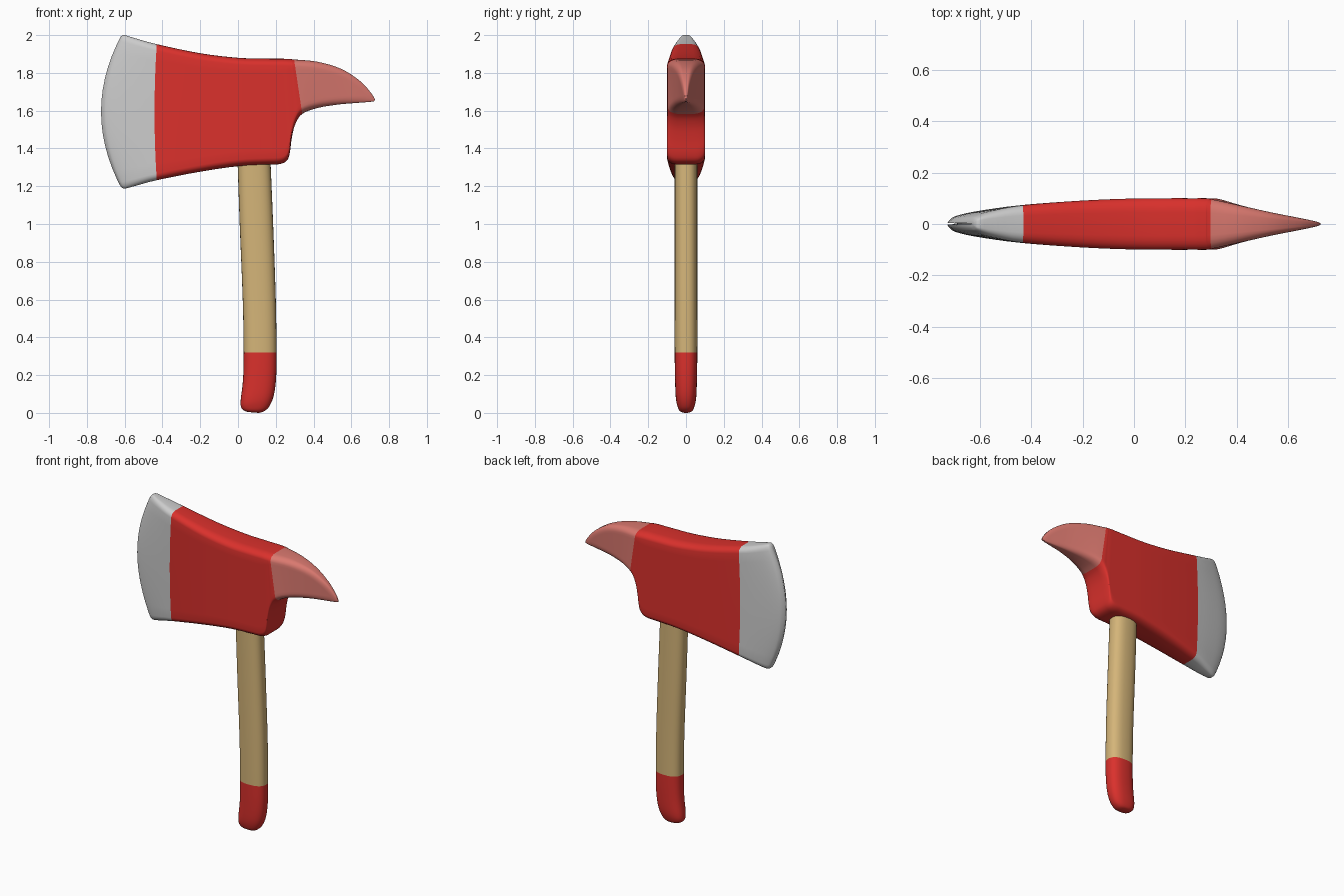
import bpy
from math import cos, sin, pi

if "Cube" in bpy.data.objects:
    bpy.data.objects.remove(bpy.data.objects["Cube"])


def material(name, rgb):
    m = bpy.data.materials.new(name)
    m.diffuse_color = (*rgb, 1)
    m.use_nodes = True
    m.node_tree.nodes["Principled BSDF"].inputs["Base Color"].default_value = m.diffuse_color
    return m


def smooth_rows(rows, steps=4):
    """Catmull-Rom interpolation through station rows; original i sits at i*steps."""
    out = []
    for i in range(len(rows) - 1):
        a, b, c, d = (rows[max(i - 1, 0)], rows[i], rows[i + 1],
                      rows[min(i + 2, len(rows) - 1)])
        for k in range(steps):
            t = k / steps
            out.append([0.5 * (2 * q + (r - p) * t + (2 * p - 5 * q + 4 * r - s) * t * t
                               + (3 * q - p - 3 * r + s) * t ** 3)
                        for p, q, r, s in zip(a, b, c, d)])
    return out + [list(rows[-1])]


def head_ring(row):
    """Elliptically rounded rectangle between a top and a bottom outline point."""
    xt, zt, xb, zb, bow, t = row
    h = ((xt - xb) ** 2 + (zt - zb) ** 2) ** 0.5
    rv, ry = min(0.035 / h, 0.45), 0.55
    arc = [i * pi / 10 for i in range(6)]
    side = [(1 - ry + ry * sin(a), rv - rv * cos(a)) for a in arc]
    side += [(1, rv + (1 - 2 * rv) * i / 12) for i in range(1, 12)]
    side += [(1 - ry + ry * cos(a), 1 - rv + rv * sin(a)) for a in arc]
    loop = side + [(-y, v) for y, v in reversed(side)]
    return [(xb + (xt - xb) * v - bow * (1 - (2 * v - 1) ** 2),
             y * max(t, 0.002), zb + (zt - zb) * v) for y, v in loop]


def handle_ring(row, n=32):
    """Superellipse across the handle."""
    z0, z1, x0, x1, hy = row

    def se(c):
        return (1 if c >= 0 else -1) * abs(c) ** 0.8
    pts = []
    for i in range(n):
        a = 2 * pi * i / n
        u = se(cos(a))
        pts.append(((x0 + x1) / 2 + u * (x1 - x0) / 2, hy * se(sin(a)),
                    z0 + (z1 - z0) * (u + 1) / 2))
    return pts


def loft(name, rings, mat=None, cap_start=False, cap_end=False):
    n = len(rings[0])
    verts = [p for r in rings for p in r]
    faces = [(i * n + j, i * n + (j + 1) % n, (i + 1) * n + (j + 1) % n, (i + 1) * n + j)
             for i in range(len(rings) - 1) for j in range(n)]
    if cap_start:
        faces.append(tuple(reversed(range(n))))
    if cap_end:
        faces.append(tuple(range(len(verts) - n, len(verts))))
    me = bpy.data.meshes.new(name)
    me.from_pydata(verts, [], faces)
    me.update()
    ob = bpy.data.objects.new(name, me)
    bpy.context.collection.objects.link(ob)
    if mat:
        me.materials.append(mat)
    bpy.ops.object.select_all(action='DESELECT')
    ob.select_set(True)
    bpy.context.view_layer.objects.active = ob
    bpy.ops.object.mode_set(mode='EDIT')
    bpy.ops.mesh.select_all(action='SELECT')
    bpy.ops.mesh.normals_make_consistent(inside=False)
    bpy.ops.object.mode_set(mode='OBJECT')
    bpy.ops.object.shade_smooth_by_angle(angle=1.0)
    return ob


red = material("red_paint", (0.7, 0.03, 0.025))
pale = material("pale_red", (0.7, 0.19, 0.16))
wood = material("wood", (0.66, 0.46, 0.19))

# Head stations: top x, top z, bottom x, bottom z, edge bow, half thickness
head = [
    (-0.625, 1.985, -0.625, 1.205, 0.100, 0.003),
    (-0.617, 1.995, -0.617, 1.195, 0.098, 0.017),
    (-0.600, 2.000, -0.600, 1.188, 0.092, 0.031),
    (-0.550, 1.985, -0.550, 1.200, 0.065, 0.049),
    (-0.430, 1.952, -0.430, 1.232, 0.012, 0.073),   # blade ends
    (-0.200, 1.904, -0.200, 1.277, 0.000, 0.091),
    (0.000, 1.880, 0.000, 1.306, 0, 0.099),
    (0.140, 1.876, 0.150, 1.314, 0, 0.100),
    (0.195, 1.875, 0.220, 1.317, 0, 0.100),
    (0.220, 1.875, 0.258, 1.335, 0, 0.100),
    (0.240, 1.875, 0.274, 1.375, 0, 0.100),
    (0.260, 1.874, 0.284, 1.450, 0, 0.100),
    (0.280, 1.873, 0.302, 1.525, 0, 0.099),
    (0.297, 1.871, 0.340, 1.583, 0, 0.096),         # spike starts
    (0.420, 1.859, 0.425, 1.615, 0, 0.070),
    (0.545, 1.822, 0.535, 1.633, 0, 0.043),
    (0.645, 1.758, 0.630, 1.641, 0, 0.024),
    (0.702, 1.697, 0.693, 1.646, 0, 0.012),
    (0.725, 1.660, 0.722, 1.650, 0, 0.004),
]
rings = [head_ring(r) for r in smooth_rows(head)]
loft("blade", rings[:17], None, cap_start=True)
loft("axe_head", rings[16:53], red)
loft("spike", rings[52:], pale, cap_end=True)

# Handle stations: left z, right z, left x, right x, half depth
handle = [
    (0.004, 0.000, 0.060, 0.110, 0.012),
    (0.010, 0.008, 0.036, 0.137, 0.032),
    (0.027, 0.035, 0.018, 0.166, 0.044),
    (0.065, 0.095, 0.014, 0.190, 0.054),
    (0.170, 0.190, 0.026, 0.202, 0.058),
    (0.320, 0.320, 0.030, 0.204, 0.060),            # grip ends
    (0.600, 0.600, 0.025, 0.200, 0.060),
    (1.000, 1.000, 0.009, 0.186, 0.060),
    (1.380, 1.380, -0.004, 0.170, 0.060),
]
rings = [handle_ring(r) for r in smooth_rows(handle)]
loft("grip", rings[:21], red, cap_start=True)
loft("handle", rings[20:], wood, cap_end=True)
